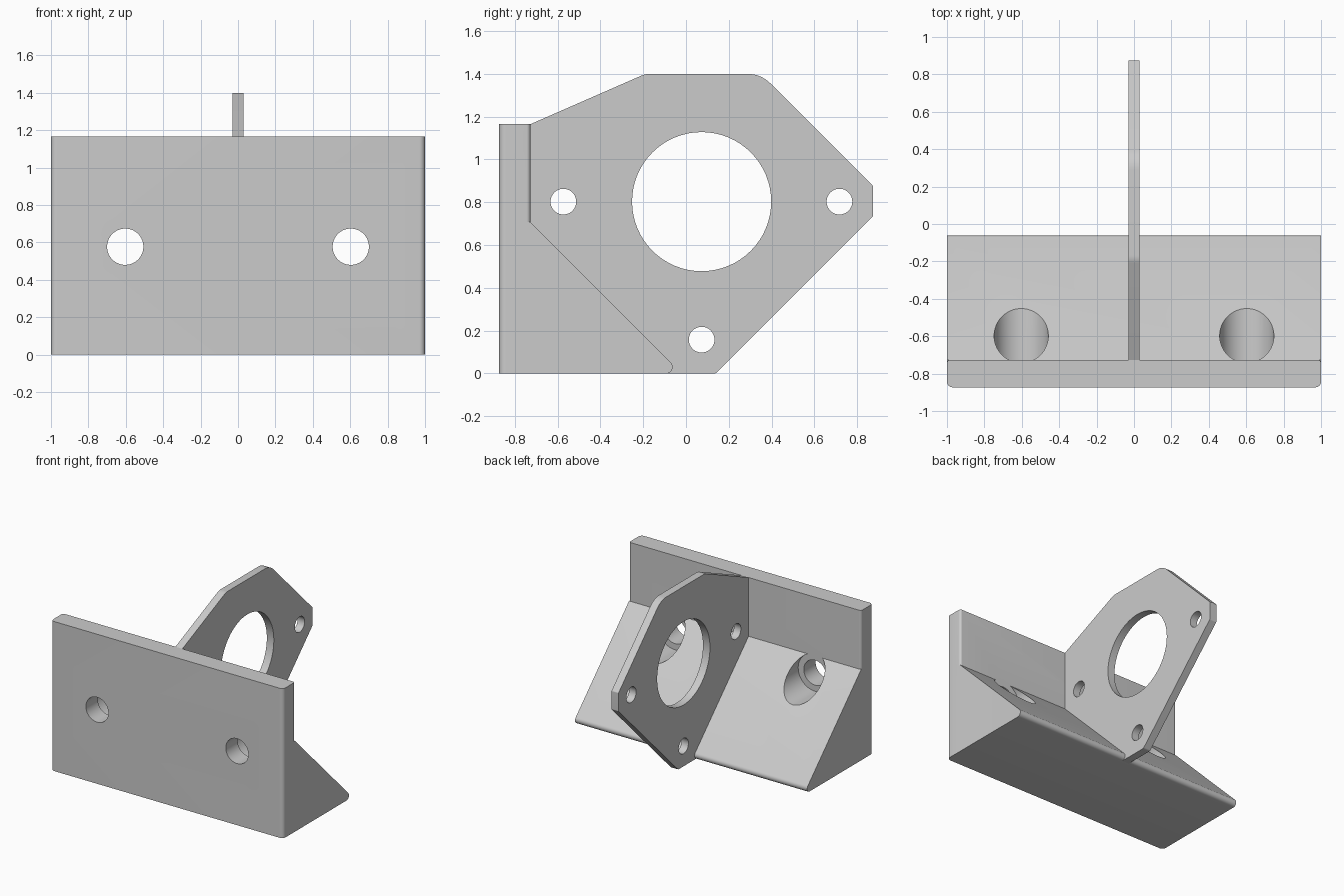
import bpy, bmesh, math
from mathutils import Vector

old = bpy.data.objects.get("Cube")
if old:
    bpy.data.objects.remove(old, do_unlink=True)

grey = bpy.data.materials.new("light_grey")
grey.use_nodes = True
COLOUR = (0.6, 0.6, 0.6, 1)
grey.diffuse_color = COLOUR
grey.node_tree.nodes["Principled BSDF"].inputs["Base Color"].default_value = COLOUR


def rounded(points, steps=8):
    """Turn (u, v, radius) corners into an outline with arc fillets."""
    out = []
    for i, (u, v, r) in enumerate(points):
        p = Vector((u, v))
        if not r:
            out.append(p)
            continue
        a = (Vector(points[i - 1][:2]) - p).normalized()
        b = (Vector(points[(i + 1) % len(points)][:2]) - p).normalized()
        half = a.angle(b) / 2
        centre = p + (a + b).normalized() * r / math.sin(half)
        start = p + a * r / math.tan(half) - centre
        end = p + b * r / math.tan(half) - centre
        for k in range(steps + 1):
            t = k / steps
            sweep = math.pi - 2 * half
            out.append(centre + (start * math.sin((1 - t) * sweep)
                                 + end * math.sin(t * sweep)) / math.sin(sweep))
    return out


def extrude(name, outline, axis, low, high):
    """Extrude a 2D outline along x (outline in y, z), y (x, z) or z (x, y)."""
    place = {"x": lambda p, d: (d, p.x, p.y),
             "y": lambda p, d: (p.x, d, p.y),
             "z": lambda p, d: (p.x, p.y, d)}[axis]
    bm = bmesh.new()
    a = [bm.verts.new(place(p, low)) for p in outline]
    b = [bm.verts.new(place(p, high)) for p in outline]
    bm.faces.new(a)
    bm.faces.new(b)
    for i in range(len(a)):
        bm.faces.new((a[i - 1], a[i], b[i], b[i - 1]))
    bmesh.ops.recalc_face_normals(bm, faces=bm.faces)
    mesh = bpy.data.meshes.new(name)
    bm.to_mesh(mesh)
    bm.free()
    mesh.materials.append(grey)
    ob = bpy.data.objects.new(name, mesh)
    bpy.context.collection.objects.link(ob)
    return ob


def circle(u, v, r, n=64):
    return [Vector((u + r * math.cos(math.tau * i / n),
                    v + r * math.sin(math.tau * i / n))) for i in range(n)]


def activate(ob):
    bpy.ops.object.select_all(action="DESELECT")
    ob.select_set(True)
    bpy.context.view_layer.objects.active = ob


def combine(ob, tool, operation):
    mod = ob.modifiers.new("combine", "BOOLEAN")
    mod.object, mod.operation, mod.solver = tool, operation, "EXACT"
    activate(ob)
    bpy.ops.object.modifier_apply(modifier=mod.name)
    bpy.data.objects.remove(tool, do_unlink=True)


# Upright wall with rounded vertical corners
FRONT, BACK = -0.873, -0.727
base = extrude("mounting_base", rounded([
    (-1, FRONT, 0.03), (1, FRONT, 0.03), (1, BACK, 0.018), (-1, BACK, 0.018)]),
    "z", 0, 1.165)

# Sloping foot behind the wall, with a rounded rear tip
foot = extrude("sloping_foot", rounded([
    (-0.8, 0, 0), (-0.02, 0, 0.03), (BACK, 0.707, 0), (-0.8, 0.707, 0)]),
    "x", -1, 1)
combine(base, foot, "UNION")

# Counterbored screw holes
for x in (-0.603, 0.603):
    combine(base, extrude("screw_hole", circle(x, 0.577, 0.097), "y", -1, 0), "DIFFERENCE")
    combine(base, extrude("counterbore", circle(x, 0.577, 0.145), "y", BACK, 0.1), "DIFFERENCE")

# Thin perpendicular plate, its front edge buried in the base
plate = extrude("bearing_plate", rounded([
    (-0.092, 0, 0), (0.14, 0, 0.02), (0.873, 0.733, 0.01), (0.873, 0.877, 0.01),
    (0.35, 1.4, 0.15), (-0.19, 1.4, 0.1), (BACK, 1.165, 0),
    (-0.76, 1.15, 0), (-0.76, 0.66, 0), (-0.11, 0.04, 0)]),
    "x", -0.03, 0.03)

# Large bore and three bolt holes
for y, z, r in ((0.073, 0.803, 0.325), (-0.573, 0.803, 0.06),
                (0.717, 0.803, 0.06), (0.073, 0.158, 0.06)):
    combine(plate, extrude("plate_hole", circle(y, z, r), "x", -0.1, 0.1), "DIFFERENCE")

for ob in (base, plate):
    activate(ob)
    bpy.ops.object.shade_smooth_by_angle(angle=math.radians(25))
